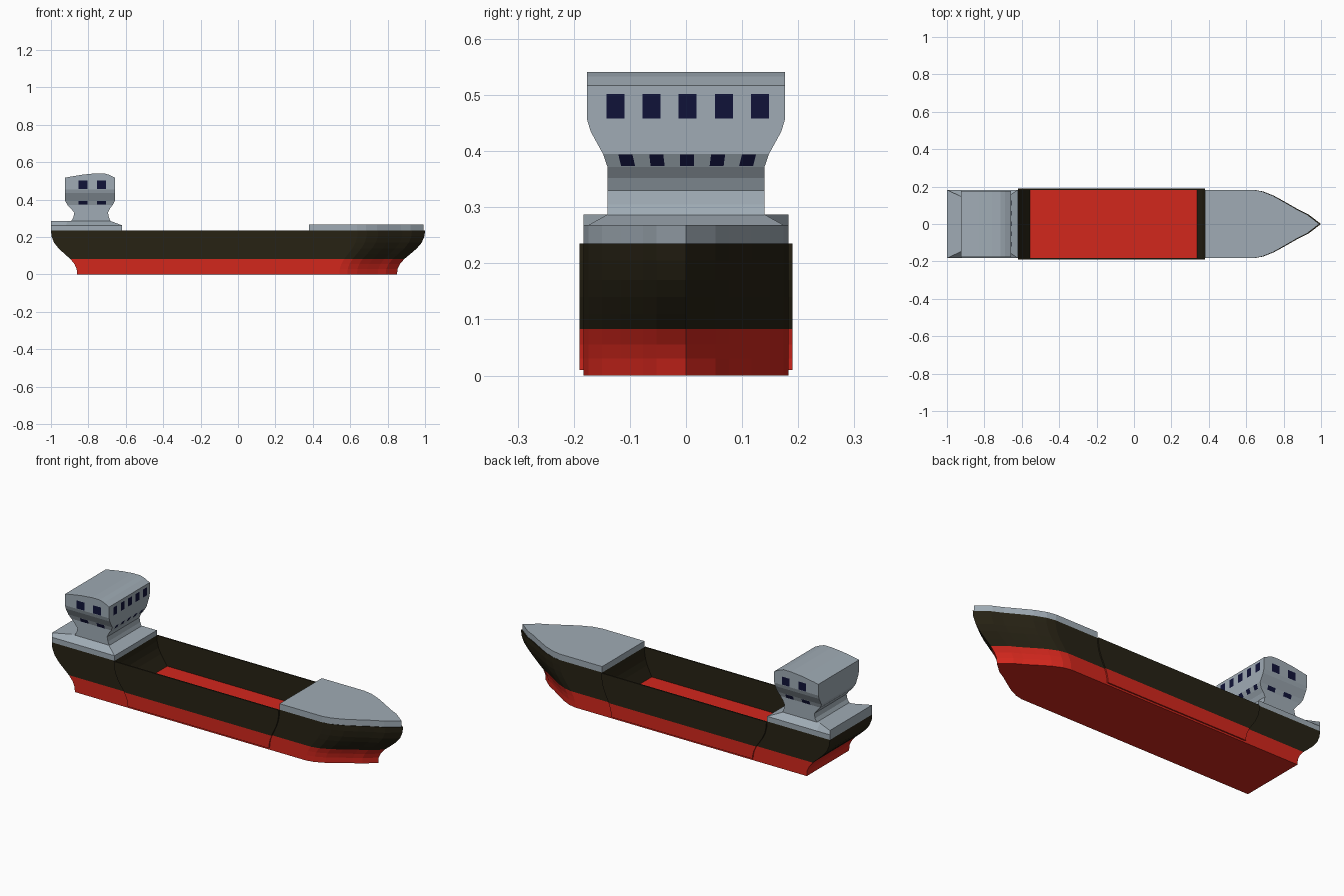
import bpy, bmesh

if "Cube" in bpy.data.objects:
    bpy.data.objects.remove(bpy.data.objects["Cube"])


def material(name, rgb):
    m = bpy.data.materials.new(name)
    m.diffuse_color = (*rgb, 1)
    m.use_nodes = True
    m.node_tree.nodes["Principled BSDF"].inputs["Base Color"].default_value = m.diffuse_color
    return m


RED = material("red_paint", (0.65, 0.02, 0.012))
DARK = material("dark_paint", (0.020, 0.016, 0.007))
GREY = material("grey_paint", (0.35, 0.41, 0.46))
GLASS = material("window_glass", (0.005, 0.006, 0.04))


def finish(name, bm, mat):
    bmesh.ops.recalc_face_normals(bm, faces=bm.faces)
    me = bpy.data.meshes.new(name)
    bm.to_mesh(me)
    bm.free()
    me.materials.append(mat)
    ob = bpy.data.objects.new(name, me)
    bpy.context.collection.objects.link(ob)
    return ob


def loft(name, rings, mat):
    """Skin closed rings of points and cap both ends."""
    bm = bmesh.new()
    vs = [[bm.verts.new(p) for p in r] for r in rings]
    n = len(vs[0])
    for a, b in zip(vs, vs[1:]):
        for i in range(n):
            j = (i + 1) % n
            bm.faces.new((a[i], a[j], b[j], b[i]))
    bm.faces.new(vs[0][::-1])
    bm.faces.new(vs[-1])
    return finish(name, bm, mat)


def box_ring(x0, x1, y0, y1, z):
    return [(x0, y0, z), (x1, y0, z), (x1, y1, z), (x0, y1, z)]


def mirrored_ring(half, z):
    """Half outline (x, y) mirrored across y; a point with y = 0 is shared."""
    back = [(x, -y, z) for x, y in reversed(half) if y > 0]
    return [(x, y, z) for x, y in half] + back


# Flare curve shared by bow, stern and hold bulkheads: (height, fraction)
FLARE = [(0, 0), (0.03, 0.02), (0.055, 0.1), (0.083, 0.26), (0.11, 0.48),
         (0.14, 0.71), (0.17, 0.88), (0.205, 0.98), (0.235, 1)]
BANDS = [("lower", FLARE[:4], RED), ("upper", FLARE[3:], DARK)]
W = 0.183     # half width of bow and stern
WM = 0.19     # half width of middle hull


def hold_aft(f):
    return -0.62 + 0.085 * (1 - f)


def hold_fore(f):
    return 0.38 - 0.06 * (1 - f)


# Bow outline seen from above, half side
BOW = [(0.38, W), (0.64, W), (0.69, 0.174), (0.75, 0.15), (0.81, 0.117),
       (0.88, 0.077), (0.93, 0.053), (1.0, 0)]


def bow_ring(z, f):
    return mirrored_ring(
        [(x - (1 - f) * (0.06 + 0.09 * (x - 0.38) / 0.62), y) for x, y in BOW], z)


# Bow and stern hull, red below and dark above the waterline
for label, levels, mat in BANDS:
    loft("bow_" + label, [bow_ring(z, f) for z, f in levels], mat)
    loft("stern_" + label,
         [box_ring(-1 + 0.14 * (1 - f), hold_aft(f), -W, W, z) for z, f in levels], mat)

# Middle hull: keel plate, hold floor and thin side walls
loft("keel_plate", [box_ring(-0.55, 0.33, -W, W, z) for z in (0, 0.03)], RED)
floor_levels = [(0.01, 0)] + FLARE[1:4]
loft("hold_floor",
     [box_ring(hold_aft(f), hold_fore(f), -WM, WM, z) for z, f in floor_levels], RED)
for side, s in (("right", -1), ("left", 1)):
    loft("hold_wall_" + side,
         [box_ring(hold_aft(f), hold_fore(f), s * W, s * WM, z) for z, f in FLARE[3:]], DARK)

# Raised bow deck
loft("bow_deck", [mirrored_ring([(0.38 + (x - 0.38) * 0.985, y) for x, y in BOW], z)
                  for z in (0.235, 0.268)], GREY)

# Stern deck with sloped sides and front
deck_low = [(-1, W), (-0.92, W), (-0.62, W)]
deck_top = [(-1, W), (-0.91, 0.14), (-0.685, 0.14)]
loft("stern_deck", [mirrored_ring(deck_low, 0.235), mirrored_ring(deck_low, 0.263),
                    mirrored_ring(deck_top, 0.287)], GREY)

# Bridge tower: (z, aft x, fore x, half width)
TOWER = [(0.28, -0.895, -0.68, 0.14), (0.305, -0.88, -0.69, 0.14),
         (0.33, -0.875, -0.695, 0.14), (0.352, -0.893, -0.685, 0.14),
         (0.372, -0.912, -0.67, 0.14), (0.395, -0.925, -0.658, 0.148),
         (0.435, -0.925, -0.658, 0.17), (0.455, -0.925, -0.658, 0.176),
         (0.517, -0.925, -0.658, 0.176)]
loft("bridge_tower", [box_ring(a, b, -w, w, z) for z, a, b, w in TOWER], GREY)

# Curved roof
ROOF = [(-0.925, 0.517), (-0.658, 0.517), (-0.69, 0.533), (-0.715, 0.541),
        (-0.76, 0.541), (-0.83, 0.534), (-0.895, 0.523)]
loft("bridge_roof", [[(x, y, z) for x, z in ROOF] for y in (-0.176, 0.176)], GREY)


def windows(name, quads):
    bm = bmesh.new()
    for q in quads:
        bm.faces.new([bm.verts.new(p) for p in q])
    return finish(name, bm, GLASS)


# Forward windows: upper row upright, lower row leaning with the wall
upper, lower = [], []
for i in range(-2, 3):
    y, v = i * 0.0645 + 0.003, i * 0.0525 + 0.002
    upper.append([(-0.656, y - 0.016, 0.458), (-0.656, y + 0.016, 0.458),
                  (-0.656, y + 0.016, 0.502), (-0.656, y - 0.016, 0.502)])
    lower.append([(-0.668, v - 0.0125, 0.373), (-0.668, v + 0.0125, 0.373),
                  (-0.656, v * 1.05 + 0.0125, 0.394), (-0.656, v * 1.05 - 0.0125, 0.394)])
windows("front_windows", upper + lower)

# Side windows, two upper and two lower on each side
for side, s in (("right", -1), ("left", 1)):
    quads = []
    for x0, x1 in ((-0.853, -0.805), (-0.753, -0.707)):
        for z0, z1, w0, w1 in ((0.458, 0.502, 0.178, 0.178), (0.373, 0.394, 0.1425, 0.1495)):
            quads.append([(x0, s * w0, z0), (x1, s * w0, z0),
                          (x1, s * w1, z1), (x0, s * w1, z1)])
    windows("side_windows_" + side, quads)
